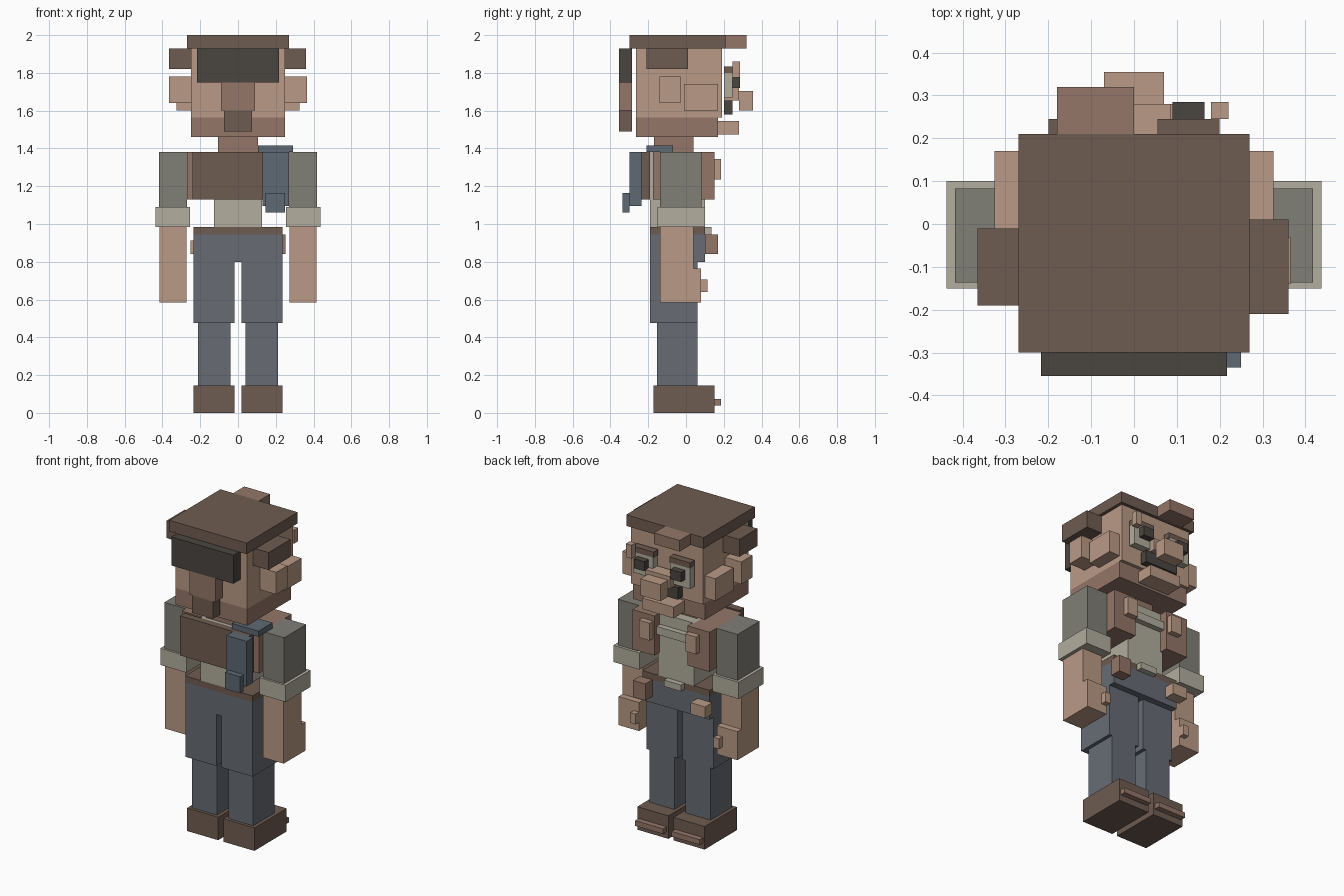
import bpy
import bmesh
from mathutils import Matrix, Vector

default_cube = bpy.data.objects.get("Cube")
if default_cube:
    bpy.data.objects.remove(default_cube, do_unlink=True)


def make_material(name, hex_code):
    """Flat material from an sRGB hex string, stored as linear values."""
    channels = [c / 255 for c in bytes.fromhex(hex_code)]
    linear = [c / 12.92 if c <= 0.04 else ((c + 0.055) / 1.055) ** 2.4 for c in channels]
    colour = (*linear, 1)
    material = bpy.data.materials.new(name)
    material.use_nodes = True
    material.diffuse_color = colour
    for node in material.node_tree.nodes:
        if node.type == "BSDF_PRINCIPLED":
            node.inputs["Base Color"].default_value = colour
    return material


brown = make_material("dark brown leather", "6f5c51")
rust = make_material("reddish brown", "947668")
skin = make_material("light skin", "ba9a86")
charcoal = make_material("charcoal", "4a4540")
denim = make_material("grey blue denim", "676c74")
steel = make_material("steel blue", "5e6873")
sleeve_grey = make_material("sleeve grey", "807e76")
linen = make_material("pale linen", "b2ad9d")


def box(name, x, y, z, material):
    """Axis aligned box spanning the given ranges."""
    low, high = (Vector(corner) for corner in zip(x, y, z))
    size = high - low
    bm = bmesh.new()
    bmesh.ops.create_cube(bm, size=1, matrix=Matrix.Diagonal((*size, 1)))
    mesh = bpy.data.meshes.new(name)
    bm.to_mesh(mesh)
    bm.free()
    mesh.materials.append(material)
    part = bpy.data.objects.new(name, mesh)
    part.location = (low + high) / 2
    bpy.context.collection.objects.link(part)
    return part


def pair(name, x, y, z, material):
    """The same box on the left side and mirrored on the right side."""
    box("left_" + name, x, y, z, material)
    box("right_" + name, (-x[1], -x[0]), y, z, material)


def centred(name, half_width, y, z, material):
    """Box that is symmetric about the middle plane."""
    box(name, (-half_width, half_width), y, z, material)


# Head, jaw and neck
centred("head", half_width=0.25, y=(-0.265, 0.19), z=(1.565, 1.93), material=skin)
centred("jaw", half_width=0.25, y=(-0.265, 0.17), z=(1.46, 1.565), material=rust)
centred("neck", half_width=0.105, y=(-0.17, 0.04), z=(1.38, 1.46), material=rust)
pair("ear", x=(0.25, 0.365), y=(-0.14, -0.03), z=(1.64, 1.78), material=skin)
pair("cheek", x=(0.25, 0.325), y=(-0.01, 0.17), z=(1.6, 1.74), material=skin)

# Hair cap with forelock, side tufts, dark band and tail
centred("hair_cap", half_width=0.27, y=(-0.3, 0.21), z=(1.93, 2), material=brown)
box("forelock", x=(-0.18, 0), y=(0.21, 0.32), z=(1.93, 2), material=rust)
box("left_hair_tuft", x=(0.25, 0.36), y=(-0.21, 0.01), z=(1.82, 1.93), material=brown)
box("right_hair_tuft", x=(-0.365, -0.25), y=(-0.19, -0.01), z=(1.82, 1.93), material=brown)
centred("hair_band", half_width=0.217, y=(-0.355, -0.285), z=(1.75, 1.93), material=charcoal)
centred("tail_top", half_width=0.09, y=(-0.355, -0.285), z=(1.6, 1.75), material=rust)
centred("tail_tip", half_width=0.073, y=(-0.355, -0.285), z=(1.49, 1.6), material=brown)

# Face
pair("eyebrow", x=(0.055, 0.2), y=(0.2, 0.245), z=(1.8, 1.835), material=brown)
pair("eye_white", x=(0.06, 0.2), y=(0.2, 0.245), z=(1.67, 1.8), material=linen)
pair("pupil", x=(0.09, 0.165), y=(0.245, 0.285), z=(1.72, 1.78), material=charcoal)
centred("nose_bridge", half_width=0.085, y=(0.2, 0.28), z=(1.655, 1.73), material=skin)
centred("nose_tip", half_width=0.07, y=(0.28, 0.355), z=(1.6, 1.705), material=skin)
centred("mouth", half_width=0.115, y=(0.2, 0.245), z=(1.58, 1.655), material=charcoal)
centred("chin", half_width=0.11, y=(0.17, 0.28), z=(1.475, 1.545), material=skin)
box("brow_mark", x=(0.18, 0.22), y=(0.245, 0.285), z=(1.775, 1.86), material=skin)

# Shirt and vest
centred("shirt", half_width=0.127, y=(-0.19, 0.1), z=(0.985, 1.38), material=linen)
centred("shirt_placket", half_width=0.11, y=(0.1, 0.135), z=(1.26, 1.31), material=linen)
centred("vest_back", half_width=0.24, y=(-0.235, -0.19), z=(1.13, 1.38), material=brown)
pair("vest_side", x=(0.115, 0.27), y=(-0.175, 0.15), z=(1.13, 1.38), material=rust)
pair("vest_pocket", x=(0.125, 0.2), y=(0.15, 0.185), z=(1.235, 1.345), material=skin)

# Shoulder pack on the back
box("pack_body", x=(0.13, 0.27), y=(-0.3, -0.235), z=(1.095, 1.38), material=steel)
box("pack_strap", x=(0.105, 0.29), y=(-0.21, -0.07), z=(1.38, 1.415), material=steel)
box("pack_pouch", x=(0.145, 0.25), y=(-0.335, -0.3), z=(1.06, 1.165), material=steel)

# Arms
pair("sleeve", x=(0.27, 0.418), y=(-0.137, 0.083), z=(1.09, 1.38), material=sleeve_grey)
pair("cuff", x=(0.255, 0.437), y=(-0.15, 0.1), z=(0.985, 1.09), material=linen)
pair("forearm", x=(0.272, 0.415), y=(-0.137, 0.04), z=(0.765, 0.985), material=skin)
pair("hand", x=(0.272, 0.415), y=(-0.137, 0.08), z=(0.585, 0.765), material=skin)
pair("thumb", x=(0.272, 0.31), y=(0.08, 0.115), z=(0.64, 0.705), material=skin)

# Belt, buckle and hip pouches
centred("belt", half_width=0.235, y=(-0.19, 0.1), z=(0.945, 0.985), material=brown)
centred("buckle", half_width=0.06, y=(0.1, 0.135), z=(0.945, 0.985), material=linen)
box("left_hip_pouch", x=(0.165, 0.252), y=(0.1, 0.17), z=(0.84, 0.945), material=rust)
box("right_hip_pouch", x=(-0.252, -0.15), y=(0.1, 0.17), z=(0.84, 0.912), material=skin)

# Trousers and shoes
centred("hips", half_width=0.235, y=(-0.19, 0.1), z=(0.8, 0.945), material=denim)
pair("thigh", x=(0.018, 0.235), y=(-0.19, 0.06), z=(0.475, 0.8), material=denim)
pair("shin", x=(0.04, 0.213), y=(-0.153, 0.06), z=(0.145, 0.475), material=denim)
pair("shoe", x=(0.018, 0.235), y=(-0.172, 0.15), z=(0, 0.145), material=brown)
pair("toe_strip", x=(0.03, 0.225), y=(0.15, 0.185), z=(0.04, 0.073), material=rust)
